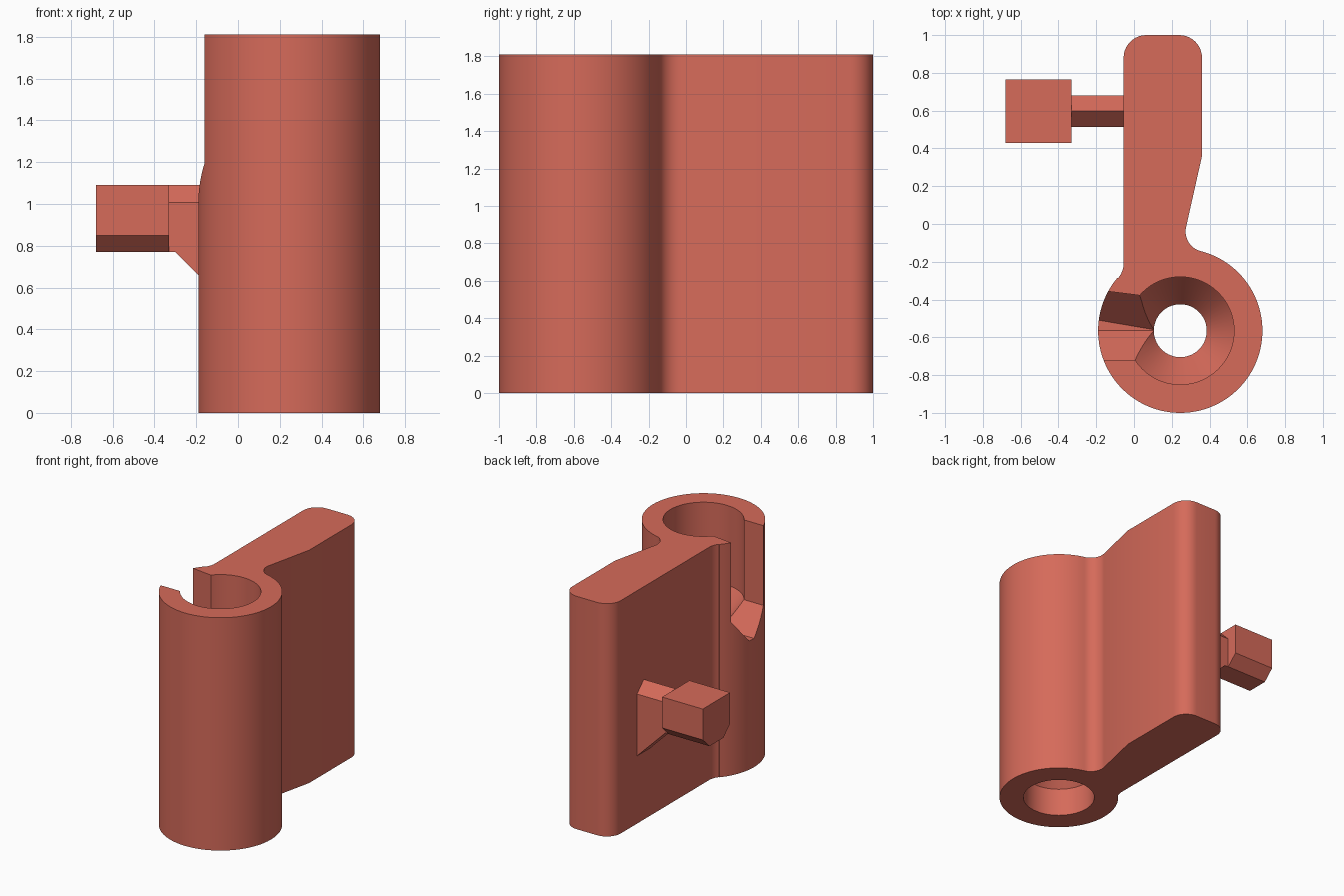
import bpy
import bmesh
from math import cos, sin, radians, pi
from mathutils import Matrix

cube = bpy.data.objects.get("Cube")
if cube:
    bpy.data.objects.remove(cube, do_unlink=True)

HEIGHT = 1.81
CX, CY, R = 0.245, -0.565, 0.435   # barrel axis and outer radius

coral = bpy.data.materials.new("coral red")
coral.use_nodes = True
coral.diffuse_color = (0.67, 0.145, 0.102, 1)
coral.node_tree.nodes["Principled BSDF"].inputs["Base Color"].default_value = coral.diffuse_color


def make(name, bm):
    bmesh.ops.recalc_face_normals(bm, faces=bm.faces)
    mesh = bpy.data.meshes.new(name)
    bm.to_mesh(mesh)
    bm.free()
    mesh.materials.append(coral)
    obj = bpy.data.objects.new(name, mesh)
    bpy.context.collection.objects.link(obj)
    return obj


def loft(name, rings):
    """Closed skin through rings of equal point count, capped at both ends."""
    bm = bmesh.new()
    loops = [[bm.verts.new(p) for p in ring] for ring in rings]
    n = len(loops[0])
    for a, b in zip(loops, loops[1:]):
        for i in range(n):
            j = (i + 1) % n
            bm.faces.new((a[i], a[j], b[j], b[i]))
    bm.faces.new(loops[0])
    bm.faces.new(loops[-1])
    return make(name, bm)


def arc(cx, cy, r, start, end, steps):
    angles = [radians(start + (end - start) * i / steps) for i in range(steps + 1)]
    return [(cx + r * cos(a), cy + r * sin(a)) for a in angles]


def activate(obj):
    bpy.ops.object.select_all(action='DESELECT')
    obj.select_set(True)
    bpy.context.view_layer.objects.active = obj


def cut(obj, cutter):
    cutter.hide_render = True
    mod = obj.modifiers.new("cut", 'BOOLEAN')
    mod.operation = 'DIFFERENCE'
    mod.solver = 'EXACT'
    mod.object = cutter
    activate(obj)
    bpy.ops.object.modifier_apply(modifier=mod.name)
    bpy.data.objects.remove(cutter, do_unlink=True)


# Plate and barrel outline, clockwise from the plate's back left corner
outline = (
    arc(0.065, 0.88, 0.12, 180, 90, 10)
    + arc(0.24, 0.88, 0.12, 90, 0, 10)
    + [(0.36, 0.36)]
    + arc(0.38, -0.04, 0.107, 166, 255.6, 12)
    + arc(CX, CY, R, 75, -220, 96)
    + arc(-0.175, -0.208, 0.12, -40, 0, 8)
)
body = loft("plate_and_barrel", [[(x, y, z) for x, y in outline] for z in (0, HEIGHT)])

# Stepped bore: wide foot, narrow waist, cone seat and wide upper socket
bore_steps = [(0.26, -0.1), (0.26, 0.22), (0.14, 0.36), (0.14, 1.0), (0.285, 1.19), (0.285, 2.0)]
bore = loft("bore_cutter", [[(x, y, z) for x, y in arc(CX, CY, r, 0, 354.375, 63)]
                            for r, z in bore_steps])
cut(body, bore)


# Side slot with a V floor, narrowing towards the bore
def slot_ring(x, near, floor_near, floor_far, far):
    return [(x, near, 2), (x, near, 1.19), (x, floor_near, 1.0),
            (x, floor_far, 1.0), (x, far, 1.19), (x, far, 2)]


slot = loft("slot_cutter", [slot_ring(-0.3, -0.72, -0.565, -0.49, -0.336),
                            slot_ring(0.11, -0.72, -0.565, -0.56, -0.388),
                            slot_ring(0.19, -0.72, -0.565, -0.56, -0.398)])
cut(body, slot)
activate(body)
bpy.ops.object.shade_smooth_by_angle(angle=radians(20))

# Peg head: block with chamfered lower edges
PY = 0.597
head_half = [(0.168, 1.09), (0.168, 0.85), (0.085, 0.77)]
head_outline = head_half + [(-y, z) for y, z in reversed(head_half)]
loft("peg_head", [[(x, PY + y, z) for y, z in head_outline] for x in (-0.68, -0.33)])


# Peg stem: gabled neck with a sloping brace down to the plate
def stem_ring(x, bottom):
    w = 0.083
    return [(x, PY - w, bottom), (x, PY + w, bottom), (x, PY + w, 1.007),
            (x, PY, 1.09), (x, PY - w, 1.007)]


loft("peg_stem", [stem_ring(-0.335, 0.77), stem_ring(-0.30, 0.77), stem_ring(-0.054, 0.525)])
